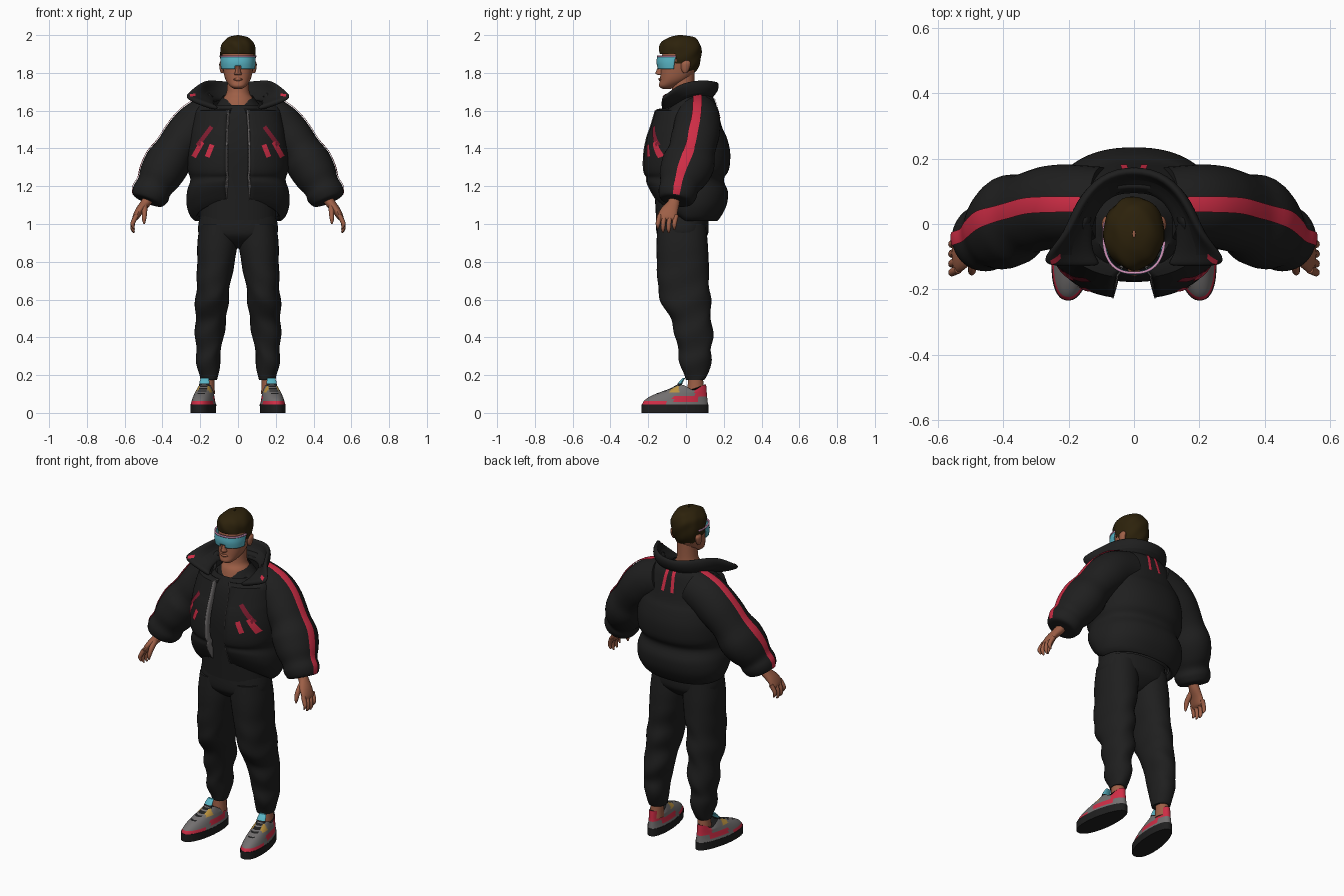
import bpy, bmesh, math
from mathutils import Vector, Matrix
from mathutils.bvhtree import BVHTree

if "Cube" in bpy.data.objects:
    bpy.data.objects.remove(bpy.data.objects["Cube"])

PI = math.pi
COL = {"black cloth": (.0135, .0135, .0135), "red": (.62, .026, .06), "dark red": (.22, .012, .03),
       "skin": (.34, .115, .062), "dark hair": (.026, .016, .0035), "cyan": (.10, .46, .56),
       "grey": (.17, .16, .16), "yellow": (.5, .29, .05), "pink": (.65, .3, .5)}
MAT = {}
for key, c in COL.items():
    MAT[key] = bpy.data.materials.new(key)
    MAT[key].diffuse_color = (*c, 1)


def make(name, verts, faces, mats, mirror=False, solid=0, subsurf=0):
    """Mesh object; mats is one colour or one colour per face."""
    me = bpy.data.meshes.new(name)
    me.from_pydata(verts, [], faces)
    mats = [mats] * len(faces) if isinstance(mats, str) else mats
    used = sorted(set(mats))
    for k in used:
        me.materials.append(MAT[k])
    for poly, k in zip(me.polygons, mats):
        poly.material_index = used.index(k)
    ob = bpy.data.objects.new(name, me)
    bpy.context.collection.objects.link(ob)
    if mirror:
        ob.modifiers.new("mirror", 'MIRROR').use_clip = True
    if solid:
        ob.modifiers.new("thickness", 'SOLIDIFY').thickness = solid
    if subsurf:
        mod = ob.modifiers.new("smooth", 'SUBSURF')
        mod.levels = mod.render_levels = subsurf
    return ob


def spline(rows, sub):
    """Catmull-Rom through rows of numbers."""
    out = []
    for i in range(len(rows) - 1):
        a, b, c, d = rows[max(i-1, 0)], rows[i], rows[i+1], rows[min(i+2, len(rows)-1)]
        for k in range(sub):
            t = k / sub
            out.append([.5*(2*q + (r-p)*t + (2*p-5*q+4*r-s)*t*t + (3*q-p-3*r+s)*t**3)
                        for p, q, r, s in zip(a, b, c, d)])
    return out + [list(rows[-1])]


def prof(*rows, x=0):
    """(z, half width, y front, y back) -> centred rings."""
    return [(x, (f+b)/2, z, a, (b-f)/2) for z, a, f, b in rows]


def tube(name, rings, mat, rule=None, n=32, sub=4, flat=True, p=2, arc=None, warp=None, cap=True, **kw):
    """Skin elliptical rings (x, y, z, a, b); an arc leaves it open; rule colours faces."""
    rings = spline(rings, sub)
    m = n + 1 if arc else n
    t0, t1 = arc or (0, 2*PI)
    verts, faces, mats = [], [], []
    for i, r in enumerate(rings):
        u, v = Vector((1, 0, 0)), Vector((0, 1, 0))
        if not flat:
            lo, hi = rings[max(i-1, 0)], rings[min(i+1, len(rings)-1)]
            T = (Vector(hi[:3]) - Vector(lo[:3])).normalized()
            u = Vector((0, -1, 0)).cross(T).normalized()
            v = T.cross(u)
        for j in range(m):
            t = t0 + (t1-t0)*j/n
            c, s = math.cos(t), math.sin(t)
            co = Vector(r[:3]) + u*r[3]*math.copysign(abs(c)**(2/p), c) + v*r[4]*math.copysign(abs(s)**(2/p), s)
            verts.append(warp(co) if warp else co)
    for i in range(len(rings)-1):
        for j in range(n):
            f = (i*m+j, i*m+(j+1) % m, (i+1)*m+(j+1) % m, (i+1)*m+j)
            k = rule(sum((verts[q] for q in f), Vector())/4) if rule else mat
            if k:
                faces.append(f)
                mats.append(k)
    if cap and not arc:
        faces += [tuple(range(m))[::-1], tuple(range(len(verts)-m, len(verts)))]
        mats += [mat, mat]
    return make(name, verts, faces, mats, **kw)


def decal(name, target, side, p0, p1, w, mat):
    """Thin painted strip projected along y onto a part, mirrored."""
    tree = BVHTree.FromObject(target, bpy.context.evaluated_depsgraph_get())
    a, b = Vector(p0), Vector(p1)
    d = (b-a).normalized()
    perp = Vector((-d.y, d.x)) * w/2
    verts, N = [], 8
    for i in range(N+1):
        for s in (-1, 0, 1):
            q = a.lerp(b, i/N) + perp*s
            hit = tree.ray_cast(Vector((q.x, side, q.y)), Vector((0, -side, 0)))
            verts.append((hit[0] if hit[0] else Vector((q.x, 0, q.y))) + Vector((0, side*.005, 0)))
    faces = [(i*3+s, i*3+s+1, i*3+s+4, i*3+s+3) for i in range(N) for s in (0, 1)]
    q = [verts[k] for k in faces[0]]
    if (q[1]-q[0]).cross(q[2]-q[0]).y * side < 0:
        faces = [f[::-1] for f in faces]
    make(name, verts, faces, mat, mirror=True)


# head, nose, ears, lips, neck
tube("head", prof((1.716, .022, -.125, -.08), (1.73, .042, -.143, -.05), (1.76, .064, -.138, .01), (1.80, .076, -.135, .045),
                  (1.86, .083, -.13, .065), (1.92, .082, -.12, .068), (1.96, .055, -.085, .04)), "skin", p=2.2)
tube("nose", prof((1.788, .016, -.145, -.12), (1.795, .02, -.16, -.11), (1.81, .014, -.158, -.11), (1.85, .008, -.138, -.11)), "skin", n=12)
tube("lips", prof((1.757, .012, -.141, -.12), (1.765, .026, -.146, -.11), (1.773, .014, -.144, -.11)), "skin", n=16)
tube("ear", prof((1.80, .008, -.015, .005), (1.82, .014, -.025, .018), (1.85, .016, -.025, .025), (1.865, .006, -.01, .015), x=.083),
     "skin", n=12, mirror=True)
tube("neck", prof((1.60, .10, -.115, .07), (1.66, .082, -.098, .055), (1.70, .060, -.075, .045), (1.80, .055, -.07, .045)), "skin")


# hair with a sloping hairline and combed ridges
def hairline(c):
    line = 1.902 if c.y < -.055 else 1.85 if c.y < .0 else 1.805
    return "dark hair" if c.z > line else None


def comb(c):
    k = 1 + .035*math.sin(70*c.x + 25*c.y + 40*c.z)*math.sin(45*c.y - 30*c.z)
    return Vector((c.x*k, (c.y+.02)*k - .02, c.z))


tube("hair", prof((1.80, .07, -.1, .045), (1.84, .085, -.11, .07), (1.89, .093, -.135, .082), (1.935, .092, -.139, .082),
                  (1.968, .075, -.125, .067), (1.99, .048, -.085, .04), (2.0, .004, -.04, -.02)), "dark hair",
     hairline, n=48, sub=5, warp=comb, cap=False)

# visor: front arc with a nose notch, pink rim on top
tube("visor", prof((1.82, .090, -.150, .05), (1.855, .094, -.156, .065), (1.889, .094, -.153, .08)), "cyan",
     lambda c: None if abs(c.x) < .014 and c.z < 1.838 else "cyan", n=44, p=2.4, arc=(PI*1.03, PI*1.97), solid=.006)
tube("visor_rim", prof((1.884, .097, -.154, .08), (1.893, .097, -.154, .08)), "pink", n=44, p=2.4,
     arc=(PI*.9, PI*1.97), sub=1, solid=.008)

# shirt with a lowered neckline
tube("shirt", prof((1.02, .203, -.158, .14), (1.2, .205, -.168, .15), (1.4, .2, -.178, .15), (1.55, .17, -.155, .13),
                   (1.63, .115, -.118, .085), (1.68, .080, -.094, .055)), "black cloth", n=40, p=2.3, cap=False,
     warp=lambda c: Vector((c.x, c.y, c.z - (.022*max(0, -c.y/.08) if c.z > 1.64 else 0))))


# puffy jacket, open at the front, hem raised towards the opening, neck cut low in front
def hem(c):
    fwd = max(0, -c.y)
    lift = .14*min(1.1, fwd/.2)*max(0, (1.26-c.z)/.25)
    drop = .085*min(1, fwd/.09)*max(0, (c.z-1.6)/.095)
    return Vector((c.x, c.y, c.z + lift - drop))


G = .2
jacket = tube("jacket_body", prof((1.015, .225, -.15, .165), (1.04, .252, -.17, .185), (1.10, .272, -.195, .215), (1.17, .27, -.21, .222),
                                  (1.235, .252, -.212, .2), (1.29, .268, -.228, .228), (1.38, .268, -.226, .234), (1.46, .258, -.21, .215),
                                  (1.51, .25, -.192, .192), (1.60, .225, -.165, .168), (1.66, .185, -.15, .15), (1.695, .155, -.135, .12)),
              "black cloth", n=72, sub=4, p=2.3, arc=(-PI/2+G, 1.5*PI-G), warp=hem, solid=.03)

# zip strips down both front edges
edge = [v.co for i, v in enumerate(jacket.data.vertices) if i % 73 == 0]
zv = [e + o for e in edge for o in (Vector((-.003, -.004, 0)), Vector((-.013, .032, 0)))]
make("zip", zv, [(2*i, 2*i+2, 2*i+3, 2*i+1) for i in range(len(edge)-1)], "grey", mirror=True, solid=.003)

# collar: flared strip from the back round to the pointed front tip
cols = [((0, .095, 1.655), (0, .165, 1.70), (0, .17, 1.75)),
        ((.07, .09, 1.655), (.10, .145, 1.70), (.10, .145, 1.76)),
        ((.12, .03, 1.65), (.175, .06, 1.70), (.165, .06, 1.765)),
        ((.13, -.04, 1.64), (.20, -.03, 1.68), (.205, -.035, 1.745)),
        ((.12, -.10, 1.62), (.21, -.09, 1.645), (.275, -.095, 1.69)),
        ((.09, -.13, 1.605), (.17, -.13, 1.63), (.282, -.13, 1.668))]
collar = make("collar", [v for c in cols for v in c],
              [(3*i+k, 3*i+3+k, 3*i+4+k, 3*i+1+k) for i in range(len(cols)-1) for k in (0, 1)],
              "black cloth", mirror=True, solid=.032, subsurf=2)
collar.modifiers["thickness"].offset = 0

# sleeves with soft folds, and the stripe running down them
arm = [(.10, .06, 1.575, .115, .115), (.19, .06, 1.54, .120, .122), (.25, .055, 1.49, .119, .125), (.295, .042, 1.44, .112, .125),
       (.335, .03, 1.385, .108, .124), (.375, .012, 1.32, .120, .14), (.415, -.018, 1.25, .112, .127), (.442, -.035, 1.20, .096, .104),
       (.462, -.045, 1.16, .10, .102), (.476, -.052, 1.125, .084, .085), (.478, -.053, 1.12, .05, .05)]
tube("sleeve", arm, "black cloth", flat=False, mirror=True)
tube("sleeve_stripe", [(x, y, z, a+.006, b+.006) for x, y, z, a, b in arm[:-1]], "red", flat=False, n=8,
     arc=(-.19, .19), mirror=True)

# jacket markings
decal("pocket_slash", jacket, -1, (.14, 1.515), (.215, 1.415), .022, "dark red")
decal("pocket_mark_outer", jacket, -1, (.19, 1.435), (.235, 1.355), .026, "red")
decal("pocket_mark_inner", jacket, -1, (.137, 1.42), (.163, 1.355), .026, "red")
decal("back_stripe", jacket, 1, (.022, 1.68), (.032, 1.56), .02, "red")
decal("collar_mark", collar, -1, (.225, 1.685), (.255, 1.68), .013, "red")

# hands
tube("palm", [(.465, -.06, 1.15, .03, .03), (.49, -.066, 1.11, .026, .032), (.522, -.088, 1.07, .022, .046),
              (.542, -.10, 1.035, .017, .05), (.548, -.102, 1.02, .008, .04)], "skin", flat=False, n=20, mirror=True)
for i, (y, end) in enumerate([(-.145, .975), (-.118, .957), (-.088, .953), (-.058, .97)]):
    tube("finger_%d" % (i+1), [(.538, y+.006, 1.045, .013, .013), (.555, y-.002, 1.01, .012, .0125),
                               (.558, y-.004, end+.02, .01, .011), (.55, y-.003, end, .004, .004)],
         "skin", flat=False, n=12, mirror=True)
tube("thumb", [(.495, -.085, 1.10, .016, .018), (.495, -.128, 1.06, .014, .016), (.497, -.146, 1.025, .011, .012),
               (.497, -.149, 1.0, .004, .004)], "skin", flat=False, n=12, mirror=True)


# trousers
def crease(c):
    k = .0045*math.sin(38*c.z + 22*c.x - 14*c.y)*min(1, max(0, (.85-c.z)/.2))
    return Vector((c.x+k, c.y-k, c.z))


tube("trouser_hips", prof((.87, .04, -.06, .04), (.89, .10, -.10, .07), (.93, .19, -.145, .108), (.97, .212, -.158, .12),
                          (1.05, .2, -.155, .118)), "black cloth", p=2.3)
leg = [(.175, .09, .0, .09, .155), (.185, .10, -.008, .106, .155), (.28, .124, -.035, .135, .158), (.34, .138, -.045, .135, .155),
       (.40, .146, -.055, .142, .152), (.48, .164, -.075, .136, .145), (.55, .17, -.11, .13, .14), (.62, .176, -.145, .13, .137),
       (.70, .182, -.15, .122, .127), (.80, .198, -.155, .12, .117), (.90, .212, -.156, .115, .109), (1.0, .195, -.15, .105, .105)]
tube("trouser_leg", [(x, (f+b)/2, z, w/2, (b-f)/2) for z, w, f, b, x in leg], "black cloth", p=2.2, sub=5,
     warp=crease, mirror=True)

# ankles and shoes (modelled straight, then turned outwards)
tube("ankle", prof((.10, .038, .005, .098), (.16, .035, .01, .092), (.24, .034, .015, .085), x=.160), "skin", n=20, mirror=True)


def taper(c):
    """Narrower heel, opening dipped beside the ankle."""
    dip = .03*math.exp(-((c.y-.095)/.04)**2)*max(0, (c.z-.11)/.04)
    return Vector((c.x*(1 - .9*max(0, c.y)), c.y, c.z - dip))


def shoe_colour(c):
    if abs(c.x) < .022 and -.11 < c.y < .06 and c.z > .088:
        return "grey" if int(c.z*160) % 2 else "black cloth"
    if c.z < .062 and c.y < -.05 or c.y > .10 and c.z > .085 or .058 < c.z < .088 and -.02 < c.y < .12:
        return "red"
    if -.03 < c.y < .015 and c.z > .108:
        return "yellow"
    return "grey"


shoe = [tube("shoe_sole", prof((0, .064, -.178, .178), (.045, .065, -.178, .178)), "black cloth", sub=1, n=48, p=2.3,
             warp=taper, mirror=True),
        tube("shoe_upper", prof((.043, .064, -.177, .176), (.062, .059, -.167, .174), (.08, .055, -.145, .172), (.10, .05, -.105, .17),
                                (.128, .043, -.03, .168), (.152, .038, .015, .166)), "black cloth", shoe_colour,
             sub=6, n=64, p=2.2, warp=taper, mirror=True),
        tube("shoe_tongue", prof((.13, .028, .0, .03), (.165, .026, .022, .042), (.186, .02, .042, .055)), "cyan",
             lambda c: "cyan" if c.z > .158 else "black cloth", n=20, mirror=True)]
for ob in shoe:
    ob.data.transform(Matrix.Translation((.182, -.058, 0)) @ Matrix.Rotation(math.radians(8), 4, 'Z'))

# smooth shading, sharp edges kept
for ob in bpy.context.scene.objects:
    ob.select_set(True)
    bpy.context.view_layer.objects.active = ob
bpy.ops.object.shade_smooth_by_angle(angle=math.radians(40))

for m in bpy.data.materials:
    if m.users and not m.is_grease_pencil:
        m.use_nodes = True
        m.node_tree.nodes["Principled BSDF"].inputs["Base Color"].default_value = m.diffuse_color
